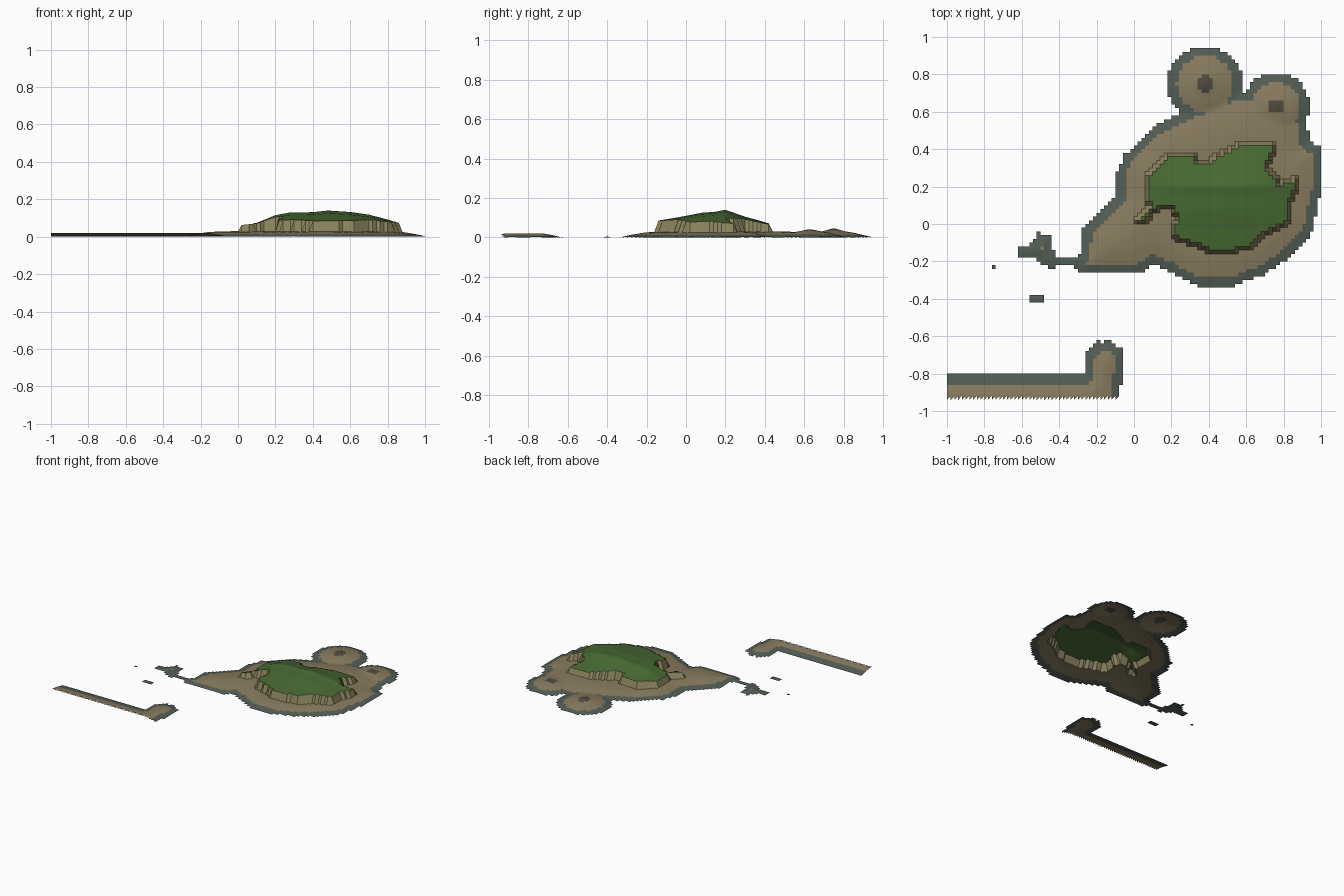
import bpy, bmesh, math

if "Cube" in bpy.data.objects:
    bpy.data.objects.remove(bpy.data.objects["Cube"])

S = 0.02            # terrain cell size
NX, NY = 50, 47     # half counts of cells

# Shorelines
MAIN = [(.22, .58), (.12, .53), (0, .42), (-.05, .37), (-.09, .28), (-.09, .16), (-.18, .06),
        (-.27, -.02), (-.29, -.16), (-.36, -.2), (-.27, -.27), (.03, -.27), (.1, -.215),
        (.2, -.26), (.34, -.335), (.52, -.335), (.7, -.27), (.84, -.17), (.95, -.05),
        (.98, .1), (1.01, .2), (1.01, .42), (.93, .44), (.93, .54), (.8, .72), (.5, .7)]
SPIT = [(-1.2, -.805), (-.27, -.805), (-.26, -.7), (-.2, -.63), (-.13, -.63), (-.055, -.67),
        (-.055, -.78), (-.075, -.88), (-.1, -1.2), (-1.2, -1.2)]
SKERRY = [(-.61, -.12), (-.55, -.11), (-.51, -.05), (-.45, -.07), (-.43, -.15), (-.4, -.19),
          (-.42, -.24), (-.46, -.24), (-.52, -.18), (-.61, -.17)]
PLATEAU = [(.01, .02), (.08, .1), (.07, .13), (.07, .25), (.11, .31), (.2, .375), (.32, .375),
           (.34, .335), (.4, .335), (.5, .4), (.55, .42), (.74, .425), (.75, .38), (.71, .3),
           (.78, .22), (.86, .245), (.87, .18), (.83, .1), (.82, 0), (.7, -.05), (.64, -.12),
           (.5, -.15), (.4, -.15), (.33, -.11), (.22, -.08), (.2, 0), (.235, .03), (.2, .085),
           (.13, .09), (.05, .01)]
CONES = [(.38, .75, .2, .047), (.76, .63, .18, .042)]   # x, y, radius, peak


def box(x0, x1, y0, y1):
    return [(x0, y0), (x1, y0), (x1, y1), (x0, y1)]


SHORES = [MAIN, SPIT, SKERRY, box(-.45, -.28, -.21, -.18),
          box(-.56, -.48, -.42, -.38), box(-.76, -.74, -.24, -.22)]


def inside_dist(poly, x, y):
    """Signed distance to a polygon, positive inside."""
    best, inside = 9.0, False
    for (ax, ay), (bx, by) in zip(poly, poly[1:] + poly[:1]):
        dx, dy = bx - ax, by - ay
        t = max(0, min(1, ((x - ax) * dx + (y - ay) * dy) / (dx * dx + dy * dy)))
        best = min(best, math.hypot(x - ax - t * dx, y - ay - t * dy))
        if (ay > y) != (by > y) and x < ax + (y - ay) / dy * dx:
            inside = not inside
    return best if inside else -best


def lerp(table, v):
    if v <= table[0][0]:
        return table[0][1]
    for (a, p), (b, q) in zip(table, table[1:]):
        if v <= b:
            return p + (q - p) * (v - a) / (b - a)
    return table[-1][1]


BEACH = [(0, 0), (.05, .012), (.12, .024), (.2, .03)]
HILL_X = [(.03, .065), (.1, .074), (.2, .115), (.28, .13), (.4, .131), (.48, .14), (.6, .132),
          (.7, .118), (.8, .092), (.87, .07)]
HILL_Y = [(-.15, .084), (-.05, .1), (.08, .125), (.15, .13), (.2, .14), (.3, .105), (.42, .072)]


def shore(x, y):
    d = max(inside_dist(p, x, y) for p in SHORES)
    return max([d] + [r - math.hypot(x - cx, y - cy) for cx, cy, r, _ in CONES])


def height(x, y):
    if inside_dist(PLATEAU, x, y) > 0:
        return .06 + (lerp(HILL_X, x) - .06) * (lerp(HILL_Y, y) - .06) / .08
    d = shore(x, y)
    h = lerp(BEACH, d)
    if y < -.5:
        h = min(h, .021)
    for cx, cy, r, peak in CONES:
        h = max(h, lerp([(0, peak), (.06, .03), (.1, .024), (r, 0)], math.hypot(x - cx, y - cy)))
    return h


# Sort the terrain cells into parts
top = {(i, j): (i * S, j * S, height(i * S, j * S))
       for i in range(-NX, NX + 1) for j in range(-NY, NY + 1)}
flat = {k: inside_dist(PLATEAU, v[0], v[1]) > 0 for k, v in top.items()}
parts = {n: [] for n in ("shallow_shelf", "sand_beach", "cliff", "grass_hill", "dark_rocks")}
for i in range(-NX, NX):
    for j in range(-NY, NY):
        x, y = (i + .5) * S, (j + .5) * S
        d = shore(x, y)
        if d < 0 or (-.36 < x < .06 and -.5 < y < -.25):
            continue
        cell = [(i, j), (i + 1, j), (i + 1, j + 1), (i, j + 1)]
        if j == -NY:                       # saw-tooth trimmed south edge
            cell = [cell[0], cell[2], cell[3]]
        high = [flat[k] for k in cell]
        if all(high):
            name = "grass_hill"
        elif any(high):
            name = "cliff"
        elif any(math.hypot(x - cx, y - cy) < r * .22 for cx, cy, r, _ in CONES):
            name = "dark_rocks"
        else:
            name = "shallow_shelf" if d < .05 else "sand_beach"
        parts[name].append(cell)

COLORS = {"shallow_shelf": (.085, .11, .09), "sand_beach": (.25, .2, .115),
          "cliff": (.25, .22, .11), "grass_hill": (.065, .145, .033),
          "dark_rocks": (.08, .07, .05)}

# One mesh object per ground type
for name, cells in parts.items():
    bm = bmesh.new()
    verts = {}
    for cell in cells:
        for k in cell:
            if k not in verts:
                verts[k] = bm.verts.new(top[k])
        face = bm.faces.new([verts[k] for k in cell])
        face.smooth = name != "cliff"
    mesh = bpy.data.meshes.new(name)
    bm.to_mesh(mesh)
    bm.free()
    mat = bpy.data.materials.new(name)
    mat.diffuse_color = (*COLORS[name], 1)
    mat.use_nodes = True
    mat.node_tree.nodes["Principled BSDF"].inputs["Base Color"].default_value = mat.diffuse_color
    mesh.materials.append(mat)
    bpy.context.collection.objects.link(bpy.data.objects.new(name, mesh))
